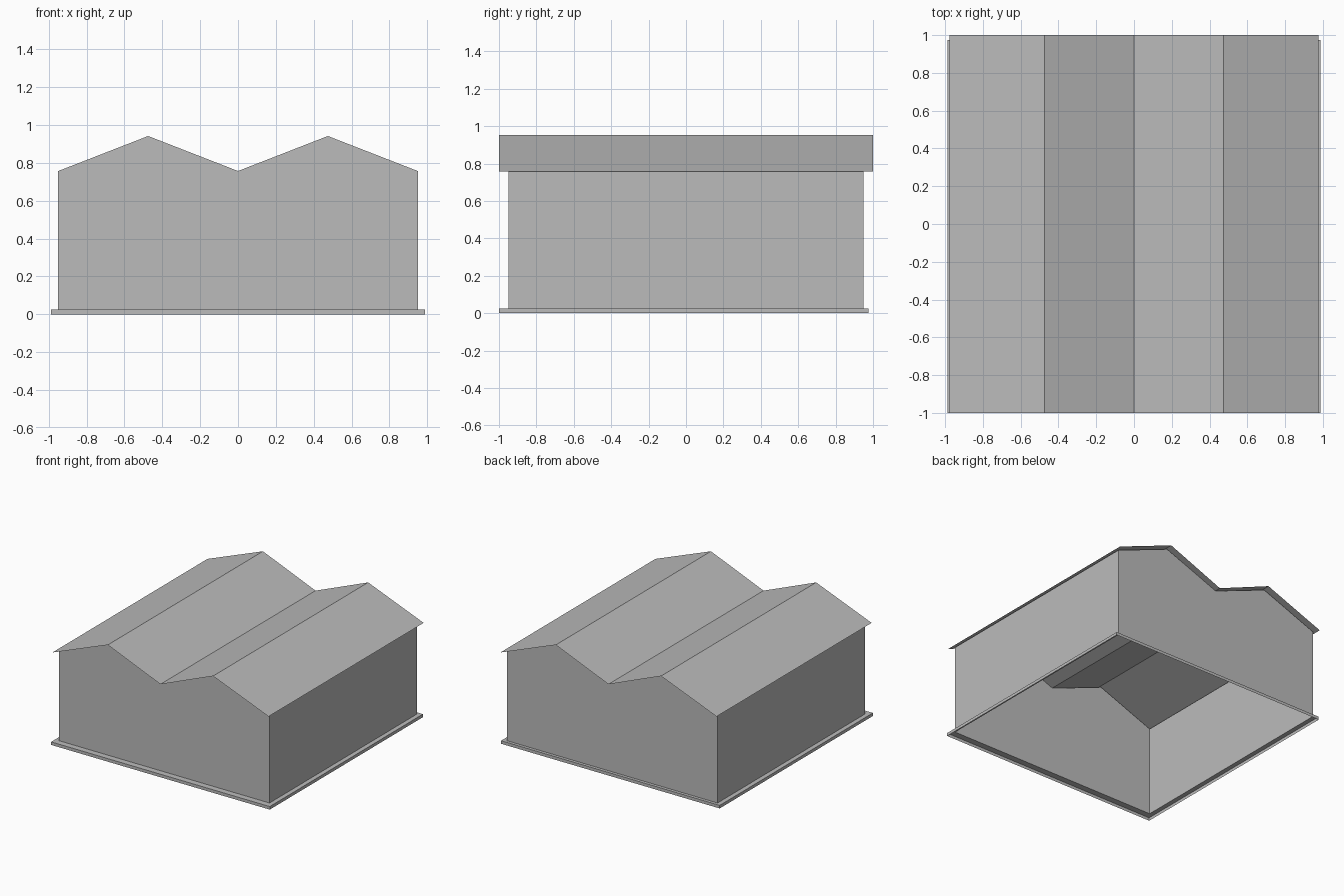
import bpy

cube = bpy.data.objects.get("Cube")
if cube:
    bpy.data.objects.remove(cube, do_unlink=True)

grey = bpy.data.materials.new("plain_grey")
grey.use_nodes = True
colour = (0.5, 0.5, 0.5, 1)
grey.diffuse_color = colour
grey.node_tree.nodes["Principled BSDF"].inputs["Base Color"].default_value = colour


def add_sheet(name, verts, faces):
    """Thin unthickened shell made from a few faces."""
    mesh = bpy.data.meshes.new(name)
    mesh.from_pydata(verts, [], faces)
    mesh.materials.append(grey)
    obj = bpy.data.objects.new(name, mesh)
    bpy.context.collection.objects.link(obj)
    return obj


def rectangle(x, y0, y1, z):
    """Counter-clockwise ring seen from above."""
    return [(-x, y0, z), (x, y0, z), (x, y1, z), (-x, y1, z)]


def ring_faces(a, b):
    """Quads joining two four-point rings."""
    return [(a + i, a + (i + 1) % 4, b + (i + 1) % 4, b + i) for i in range(4)]


WALL, EAVE, BASE = 0.95, 0.757, 0.025
RIDGE_X = WALL / 2

# Base: open skirt with a flat ledge running in to the walls
add_sheet("base_ledge",
          rectangle(0.987, -1, 0.975, 0) + rectangle(0.987, -1, 0.975, BASE)
          + rectangle(WALL, -WALL, WALL, BASE),
          ring_faces(0, 4) + ring_faces(4, 8))

# Gable walls: twin-peaked outline, front and back
gable = [(-WALL, BASE), (WALL, BASE), (WALL, EAVE), (RIDGE_X, 0.942),
         (0, EAVE), (-RIDGE_X, 0.942), (-WALL, EAVE)]
for name, y in (("front_wall", -WALL), ("back_wall", WALL)):
    outline = gable if y < 0 else gable[::-1]
    add_sheet(name, [(x, y, z) for x, z in outline], [tuple(range(len(outline)))])

# Side walls
for name, s in (("left_wall", 1), ("right_wall", -1)):
    add_sheet(name, [(s * WALL, -s * WALL, BASE), (s * WALL, s * WALL, BASE),
                     (s * WALL, s * WALL, EAVE), (s * WALL, -s * WALL, EAVE)],
              [(0, 1, 2, 3)])

# Double-pitched roof sheet with overhanging ends and eaves
profile = [(-0.976, EAVE), (-RIDGE_X, 0.953), (0, EAVE + 0.002),
           (RIDGE_X, 0.953), (0.976, EAVE)]
n = len(profile)
add_sheet("roof", [(x, y, z) for y in (-1, 1) for x, z in profile],
          [(i, i + 1, n + i + 1, n + i) for i in range(n - 1)])
